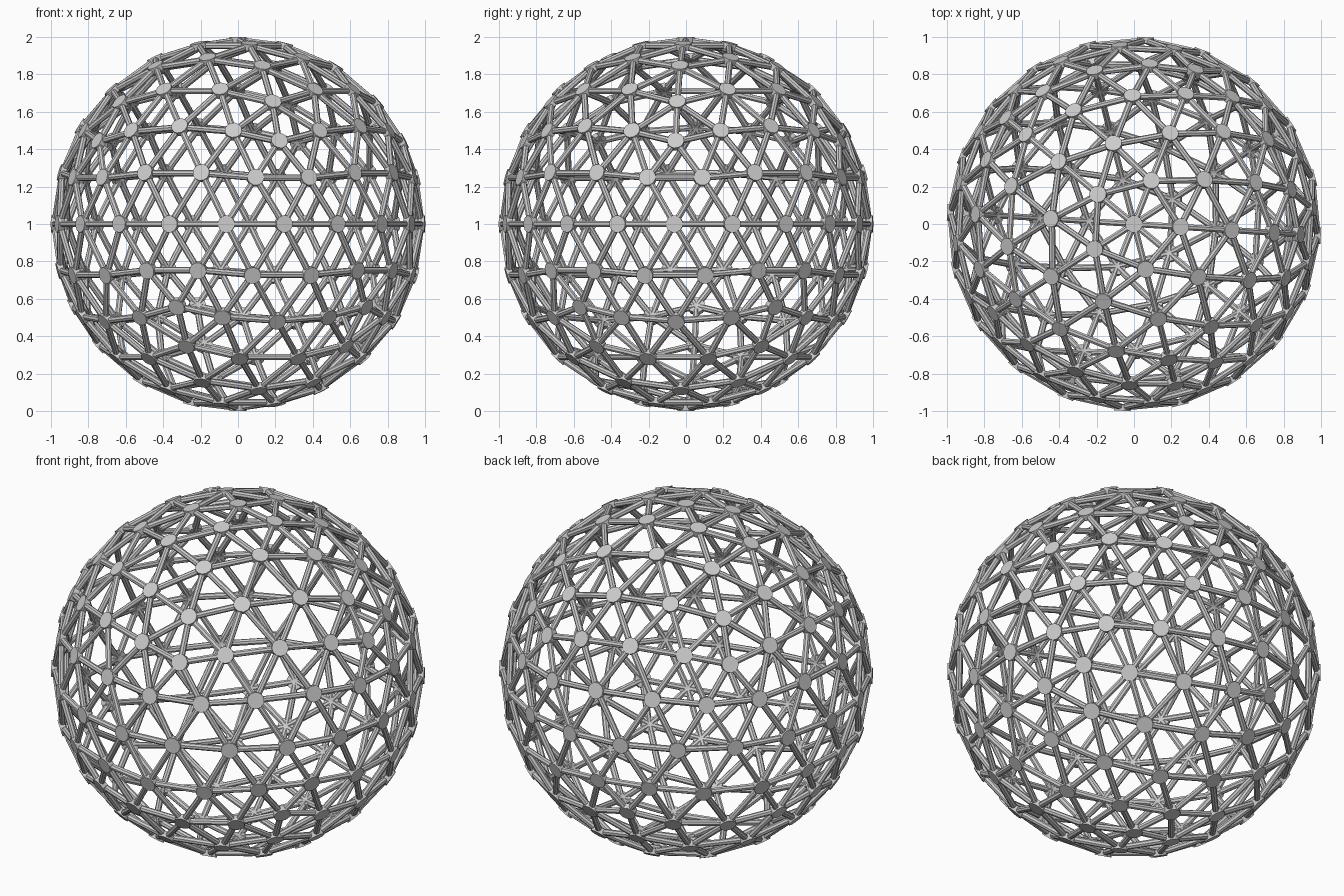
import bpy, bmesh, math
from mathutils import Vector, Matrix

if "Cube" in bpy.data.objects:
    bpy.data.objects.remove(bpy.data.objects["Cube"])

FREQ = 4
R_NODE = 0.982
STRUT_R = 0.0175
HUB_R, HUB_T = 0.046, 0.034
TURN = math.radians(-3.6)
CENTRE = Vector((0, 0, 1))


def ring(z, r, off):
    return [Vector((r * math.cos(off + i * math.tau / 5), r * math.sin(off + i * math.tau / 5), z))
            for i in range(5)]


# Icosahedron standing on a vertex
h, r = 1 / math.sqrt(5), 2 / math.sqrt(5)
up, lo = ring(h, r, TURN), ring(-h, r, TURN + math.pi / 5)
top, bot = Vector((0, 0, 1)), Vector((0, 0, -1))
faces = []
for i in range(5):
    j = (i + 1) % 5
    faces += [(top, up[i], up[j]), (up[i], lo[i], up[j]), (lo[i], lo[j], up[j]), (bot, lo[j], lo[i])]

# Split every face into a triangular grid and push it out to the sphere
nodes, edges = {}, set()


def node(f, i, j):
    p = (f[0] * (FREQ - i - j) + f[1] * i + f[2] * j).normalized()
    key = tuple(round(c, 3) + 0.0 for c in p)
    for k, q in nodes.items():
        if (q - p).length < 0.01:
            return k
    nodes[key] = p
    return key


for f in faces:
    for i in range(FREQ):
        for j in range(FREQ - i):
            tri = [node(f, i, j), node(f, i + 1, j), node(f, i, j + 1)]
            for a in range(3):
                edges.add(tuple(sorted((tri[a], tri[a - 1]))))


def frame(pos, z_axis, radial):
    x = radial.cross(z_axis).normalized() if abs(radial.dot(z_axis)) < 0.99 else z_axis.orthogonal().normalized()
    y = z_axis.cross(x)
    m = Matrix((x, y, z_axis)).transposed().to_4x4()
    m.translation = pos
    return m


def finish(bm, name):
    me = bpy.data.meshes.new(name)
    bm.to_mesh(me)
    bm.free()
    ob = bpy.data.objects.new(name, me)
    bpy.context.collection.objects.link(ob)


# Struts: eight-sided bars between neighbouring nodes
bm = bmesh.new()
for a, b in sorted(edges):
    pa, pb = nodes[a] * R_NODE, nodes[b] * R_NODE
    d, mid = pb - pa, (pa + pb) / 2
    m = frame(mid + CENTRE, d.normalized(), mid.normalized()) @ Matrix.Rotation(math.pi / 8, 4, 'Z')
    bmesh.ops.create_cone(bm, cap_ends=True, segments=8, radius1=STRUT_R, radius2=STRUT_R,
                          depth=d.length, matrix=m)
finish(bm, "struts")

# Hubs: flat discs facing outwards at every node
bm = bmesh.new()
for n in nodes.values():
    bmesh.ops.create_cone(bm, cap_ends=True, segments=12, radius1=HUB_R, radius2=HUB_R, depth=HUB_T,
                          matrix=frame(n * R_NODE + CENTRE, n, n))
finish(bm, "hubs")
